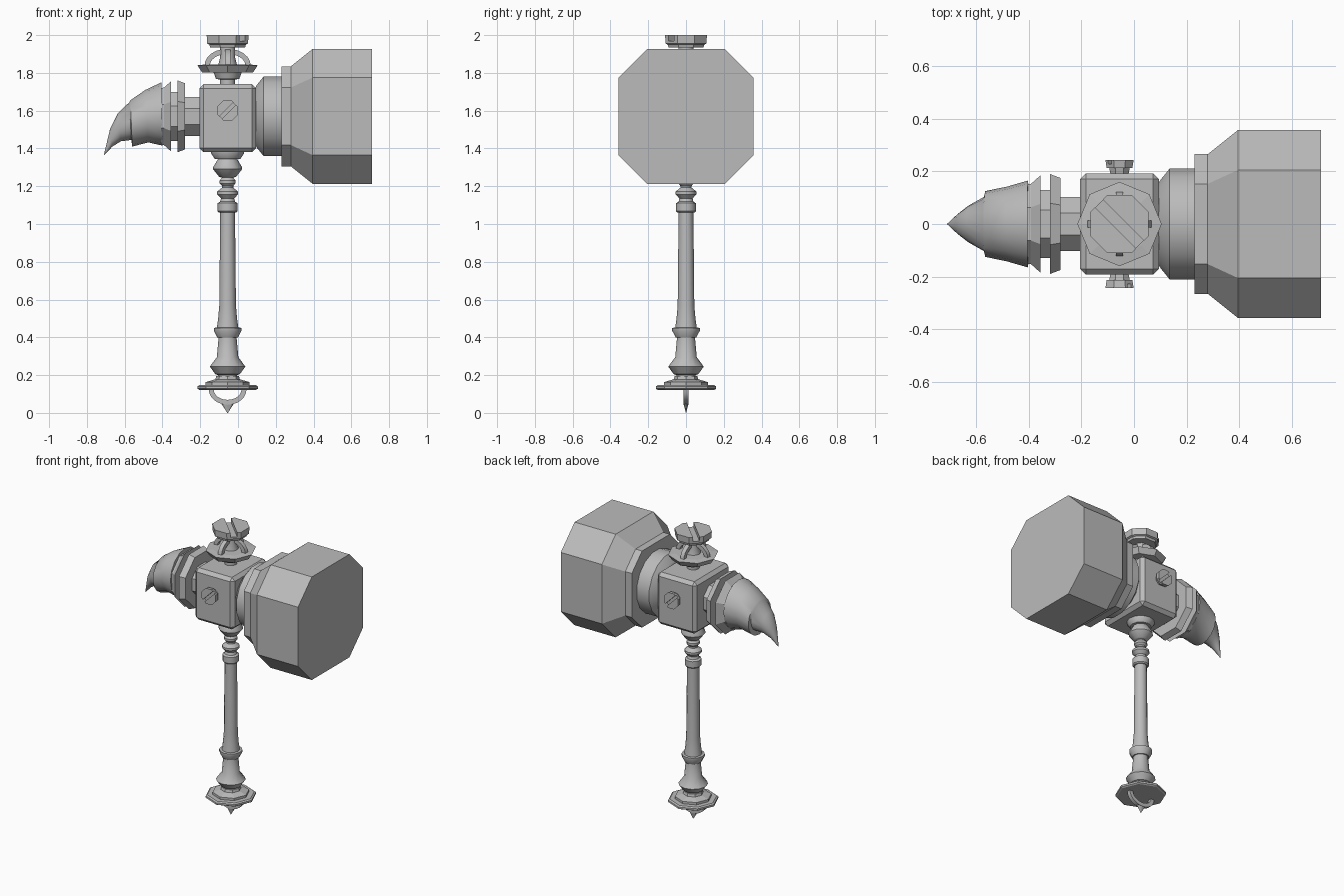
import bpy, bmesh
from math import sin, cos, pi, radians
from mathutils import Vector, Matrix

cube = bpy.data.objects.get("Cube")
if cube:
    bpy.data.objects.remove(cube, do_unlink=True)

grey = bpy.data.materials.new("plain grey")
grey.use_nodes = True
grey.diffuse_color = (0.5, 0.5, 0.5, 1)
grey.node_tree.nodes["Principled BSDF"].inputs["Base Color"].default_value = (0.5, 0.5, 0.5, 1)

AXIS = -0.055   # x of the handle axis
MID = 1.57      # z of the head axis
UPRIGHT = Matrix.Translation((AXIS, 0, 0))
SIDEWAYS = Matrix.Translation((0, 0, MID)) @ Matrix.Rotation(pi / 2, 4, 'Y')


def finish(name, bm, smooth=None):
    bmesh.ops.recalc_face_normals(bm, faces=bm.faces)
    mesh = bpy.data.meshes.new(name)
    bm.to_mesh(mesh)
    bm.free()
    mesh.materials.append(grey)
    obj = bpy.data.objects.new(name, mesh)
    bpy.context.collection.objects.link(obj)
    bpy.ops.object.select_all(action='DESELECT')
    obj.select_set(True)
    bpy.context.view_layer.objects.active = obj
    if smooth:
        bpy.ops.object.shade_smooth_by_angle(angle=radians(smooth))
    return obj


def loft(name, rings, smooth=None):
    """Skin a list of closed rings and cap both ends."""
    bm = bmesh.new()
    rows = [[bm.verts.new(p) for p in ring] for ring in rings]
    n = len(rows[0])
    for a, b in zip(rows, rows[1:]):
        for i in range(n):
            j = (i + 1) % n
            bm.faces.new((a[i], a[j], b[j], b[i]))
    bm.faces.new(rows[0])
    bm.faces.new(rows[-1])
    return finish(name, bm, smooth)


def lathe(name, profile, sides, place, smooth=None, turn=0.0):
    """Profile of (radius, height) pairs turned about local z."""
    angles = [2 * pi * (i + turn) / sides for i in range(sides)]
    return loft(name, [[place @ Vector((r * cos(a), r * sin(a), h)) for a in angles]
                       for r, h in profile], smooth)


def chamfered(name, profile):
    """Square with cut corners, swept along x: (half width, x) pairs."""
    k = 0.575
    shape = [(1, -k), (1, k), (k, 1), (-k, 1), (-1, k), (-1, -k), (-k, -1), (k, -1)]
    return loft(name, [[Vector((x, w * a, MID + w * b)) for a, b in shape] for w, x in profile])


def octagon(name, profile):
    """Flat-topped octagon along x: (half width, x) pairs."""
    return lathe(name, [(w / cos(pi / 8), x) for w, x in profile], 8, SIDEWAYS, None, 0.5)


def cut_slot(obj, place, size):
    """Cut a screwdriver slot across a screw head."""
    bm = bmesh.new()
    bmesh.ops.create_cube(bm, size=1, matrix=place @ Matrix.Diagonal((*size, 1)))
    cutter = finish("slot_cutter", bm)
    cutter.hide_render = True
    mod = obj.modifiers.new("slot", 'BOOLEAN')
    mod.object = cutter
    mod.solver = 'EXACT'
    bpy.context.view_layer.objects.active = obj
    bpy.ops.object.modifier_apply(modifier=mod.name)
    bpy.data.objects.remove(cutter, do_unlink=True)


def hoop(name, base, rx, rz, thick, turn, drop=1):
    """Half ring in a vertical plane, arching up or down from its base."""
    spin = Matrix.Translation((AXIS, 0, base)) @ Matrix.Rotation(turn, 4, 'Z')
    rings = []
    for i in range(13):
        a = pi * i / 12
        rings.append([spin @ Vector(((rx - u) * cos(a), v, drop * (rz - u) * sin(a)))
                      for u, v in ((0, -thick / 2), (0, thick / 2),
                                   (thick, thick / 2), (thick, -thick / 2))])
    return loft(name, rings, 30)


# Handle and its turned rings
lathe("handle_pommel", [(0.05, 0.185), (0.05, 0.2), (0.065, 0.205), (0.094, 0.245),
                        (0.057, 0.295), (0.047, 0.405)], 12, UPRIGHT, 35)
lathe("handle_lower_ring", [(0.055, 0.4), (0.073, 0.435), (0.073, 0.45), (0.057, 0.452)], 12, UPRIGHT, 35)
lathe("handle_shaft", [(0.057, 0.45), (0.05, 0.5), (0.044, 0.57), (0.039, 1.07)], 12, UPRIGHT, 35)
lathe("handle_upper_ring", [(0.045, 1.06), (0.053, 1.068), (0.053, 1.11), (0.04, 1.118),
                            (0.033, 1.14)], 12, UPRIGHT, 35)
lathe("handle_beads", [(0.035, 1.135), (0.055, 1.157), (0.055, 1.172), (0.03, 1.192),
                       (0.03, 1.202), (0.042, 1.215), (0.042, 1.23), (0.03, 1.245),
                       (0.045, 1.25), (0.077, 1.29), (0.077, 1.3), (0.05, 1.345)], 12, UPRIGHT, 35)
lathe("block_socket", [(0.068, 1.345), (0.088, 1.375), (0.088, 1.39)], 12, UPRIGHT, 35)

# Pommel guard with a hanging hoop and point
lathe("pommel_guard", [(0.15, 0.122), (0.16, 0.128), (0.16, 0.14), (0.15, 0.147)], 8, UPRIGHT)
lathe("pommel_step", [(0.116, 0.145), (0.116, 0.163), (0.065, 0.178), (0.06, 0.195)], 8, UPRIGHT)
hoop("pommel_hoop", 0.125, 0.1, 0.082, 0.026, 0, -1)
lathe("pommel_point", [(0.002, 0), (0.014, 0.02), (0.034, 0.05), (0.034, 0.056)], 8,
      UPRIGHT @ Matrix.Diagonal((1, 0.4, 1, 1)))

# Central block
bm = bmesh.new()
bmesh.ops.create_cube(bm, size=1, matrix=Matrix.Translation((AXIS, 0, 1.56))
                      @ Matrix.Diagonal((0.3, 0.385, 0.36, 1)))
bmesh.ops.bevel(bm, geom=bm.edges[:], offset=0.022, segments=1, affect='EDGES')
finish("central_block", bm)

# Crown on top: collar, flange, crossed hoops and a big screw
lathe("crown_collar", [(0.04, 1.73), (0.04, 1.765), (0.062, 1.768), (0.075, 1.805)], 12, UPRIGHT, 35)
lathe("crown_flange", [(0.135, 1.803), (0.16, 1.84), (0.115, 1.845)], 8, UPRIGHT)
for i in range(2):
    hoop("crown_hoop", 1.84, 0.122, 0.088, 0.028, i * pi / 2)
lathe("crown_stem", [(0.05, 1.84), (0.04, 1.88), (0.04, 1.945)], 12, UPRIGHT, 35)
head = lathe("crown_screw", [(0.1, 1.935), (0.105, 1.95), (0.117, 1.955), (0.12, 2.0)], 8, UPRIGHT, None, 0.5)
cut_slot(head, Matrix.Translation((AXIS, 0, 2.0)) @ Matrix.Rotation(-pi / 4, 4, 'Z'), (0.4, 0.042, 0.06))

# Screws on the front and back of the block
for side, label in ((1, "front"), (-1, "back")):
    place = Matrix.Translation((AXIS, 0, 1.6)) @ Matrix.Rotation(side * pi / 2, 4, 'X')
    screw = lathe(label + "_screw", [(0.035, 0.18), (0.042, 0.212), (0.053, 0.213), (0.058, 0.243)],
                  8, place, None, 0.5)
    cut_slot(screw, place @ Matrix.Translation((0, 0, 0.243)) @ Matrix.Rotation(pi / 4, 4, 'Z'),
             (0.2, 0.018, 0.03))

# Striking head
lathe("head_drum", [(0.15, 0.09), (0.17, 0.1), (0.214, 0.135), (0.214, 0.24)], 16, SIDEWAYS, 35, 0.5)
chamfered("head_collar", [(0.265, 0.23), (0.265, 0.285)])
chamfered("striking_head", [(0.265, 0.28), (0.357, 0.395), (0.357, 0.71)])

# Discs behind the horn
octagon("horn_connector", [(0.103, -0.4), (0.103, -0.19)])
octagon("inner_disc", [(0.19, -0.32), (0.175, -0.28)])
octagon("spacer_disc", [(0.13, -0.36), (0.13, -0.315)])
octagon("outer_disc", [(0.15, -0.408), (0.152, -0.392), (0.185, -0.355)])

# Curved horn: top point, bottom point and half width of each section
sections = [
    ((-0.405, 1.75), (-0.4, 1.415), 0.165), ((-0.49, 1.71), (-0.475, 1.432), 0.142),
    ((-0.57, 1.655), (-0.56, 1.41), 0.125), ((-0.575, 1.645), (-0.565, 1.445), 0.103),
    ((-0.637, 1.585), (-0.62, 1.438), 0.07), ((-0.677, 1.505), (-0.665, 1.41), 0.037),
    ((-0.71, 1.366), (-0.709, 1.364), 0.001)]
rings = []
for top, bottom, width in sections:
    t, b = Vector((top[0], 0, top[1])), Vector((bottom[0], 0, bottom[1]))
    angles = [2 * pi * i / 16 for i in range(16)]
    rings.append([(t + b) / 2 + (t - b) / 2 * cos(a) + Vector((0, width * sin(a), 0)) for a in angles])
loft("horn", rings, 40)
